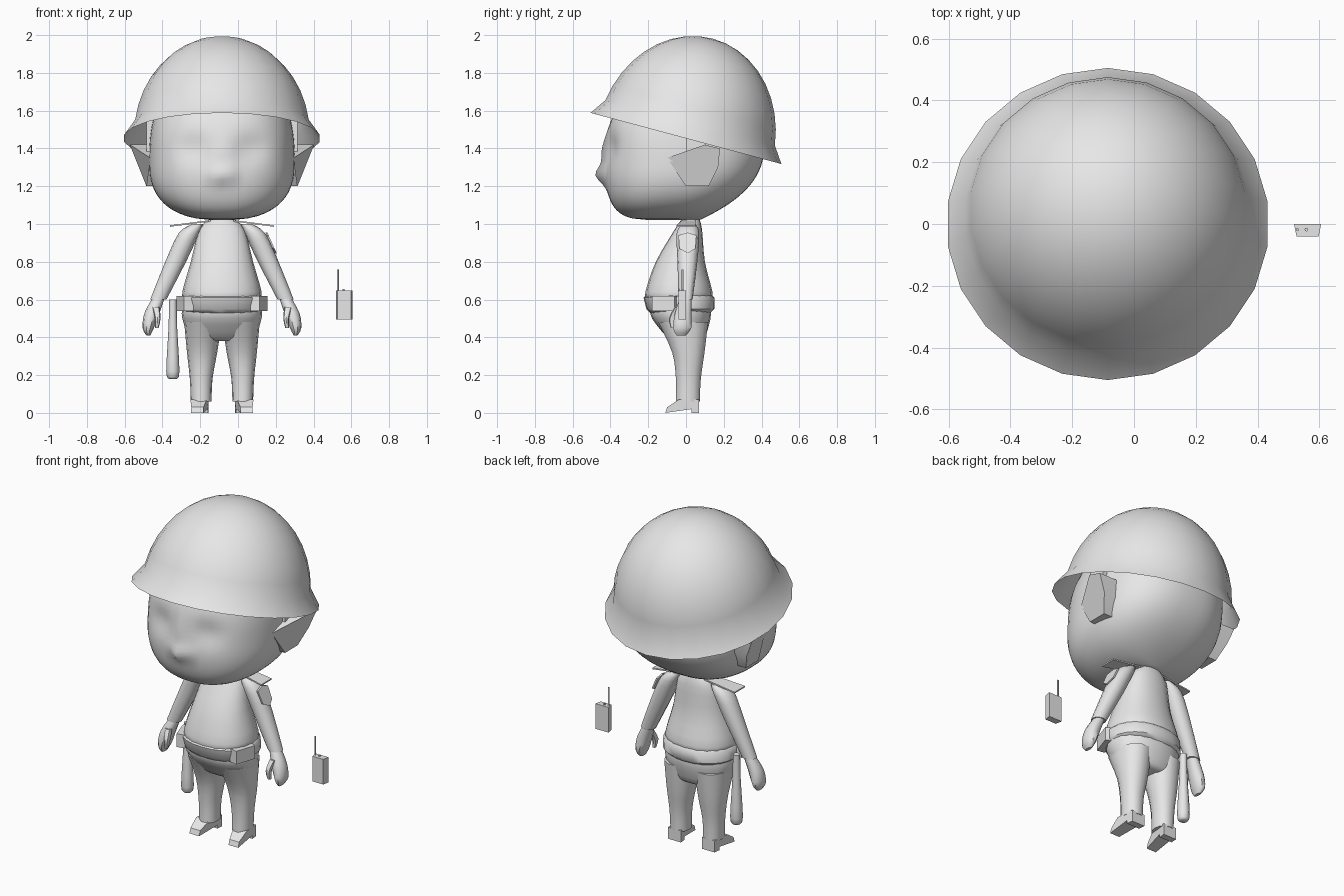
import bpy, bmesh, math
from mathutils import Matrix

if "Cube" in bpy.data.objects:
    bpy.data.objects.remove(bpy.data.objects["Cube"])

BODY_X = -.085  # body centre line
grey = bpy.data.materials.new("plain_grey")
grey.use_nodes = True
grey.diffuse_color = (.8, .8, .8, 1)
grey.node_tree.nodes["Principled BSDF"].inputs["Base Color"].default_value = grey.diffuse_color


def finish(name, bm, angle=45):
    bmesh.ops.recalc_face_normals(bm, faces=bm.faces)
    mesh = bpy.data.meshes.new(name)
    bm.to_mesh(mesh)
    bm.free()
    mesh.materials.append(grey)
    part = bpy.data.objects.new(name, mesh)
    bpy.context.collection.objects.link(part)
    bpy.ops.object.select_all(action='DESELECT')
    part.select_set(True)
    bpy.context.view_layer.objects.active = part
    bpy.ops.object.shade_smooth_by_angle(angle=math.radians(angle))
    return part


def spline(before, start, end, after, t):
    """Smooth curve from start to end, guided by the neighbours."""
    slope_in, slope_out = (end - before) / 2, (after - start) / 2
    ease = t * t * (3 - 2 * t)
    return start + (end - start) * ease + slope_in * t * (1 - t) ** 2 - slope_out * t * t * (1 - t)


def refine(rows, steps):
    padded = [rows[0], *rows, rows[-1]]
    smooth = []
    for group in zip(padded, padded[1:], padded[2:], padded[3:]):
        for step in range(steps):
            smooth.append([spline(*values, step / steps) for values in zip(*group)])
    return smooth + [rows[-1]]


def rounded(value, power):
    return math.copysign(abs(value) ** (2 / power), value)


def loft(name, rows, segments=16, steps=3, power=2.2, side=1, shape=None, angle=45):
    """Stack of level rings; each row is height, x, half width, front y, back y."""
    bm = bmesh.new()
    rings = []
    for z, x, half, front, back in refine(rows, steps):
        ring = []
        for k in range(segments):
            turn = math.tau * k / segments
            px = x + half * rounded(math.cos(turn), power)
            py = (front + back) / 2 + (back - front) / 2 * rounded(math.sin(turn), power)
            if shape:
                py += shape(px, py, z)
            ring.append(bm.verts.new((BODY_X + side * px, py, z)))
        rings.append(ring)
    for low, high in zip(rings, rings[1:]):
        for k in range(segments):
            bm.faces.new((low[k - 1], low[k], high[k], high[k - 1]))
    bm.faces.new(rings[0])
    bm.faces.new(rings[-1])
    return finish(name, bm, angle)


def prism(name, outline, place, depths, side=1):
    """Flat outline pushed between two depths; place turns it into x, y, z."""
    bm = bmesh.new()
    ends = [[bm.verts.new(place(u, v, depth)) for u, v in outline] for depth in depths]
    near, far = ends
    bm.faces.new(near)
    bm.faces.new(far)
    for k in range(len(outline)):
        bm.faces.new((near[k - 1], near[k], far[k], far[k - 1]))
    for vert in bm.verts:
        vert.co.x = BODY_X + side * vert.co.x
    return finish(name, bm, 30)


# Helmet: open elliptical dome with a flared brim, tilted back
bm = bmesh.new()
arc = [math.radians(90 * (k + 1) / 10) for k in range(10)]
profile = [bm.verts.new((0, .523, 0))]
profile += [bm.verts.new((0, .47 * math.cos(a), .547 * math.sin(a))) for a in arc]
edges = [bm.edges.new(pair) for pair in zip(profile, profile[1:])]
bmesh.ops.spin(bm, geom=profile + edges, cent=(0, 0, 0), axis=(0, 0, 1), angle=math.tau, steps=22)
bmesh.ops.remove_doubles(bm, verts=bm.verts, dist=.001)
bm.transform(Matrix.Translation((BODY_X, 0, 1.453)) @ Matrix.Rotation(math.radians(-15), 4, 'X'))
finish("helmet", bm, 60)


# Head: rounded jaw, flat face, nose and eye hollows
def bump(x, z, centre_x, centre_z, width, height):
    return math.exp(-((x - centre_x) / width) ** 2 - ((z - centre_z) / height) ** 2)


def face(x, y, z):
    if y > -.2:
        return 0
    nose = .05 * bump(x, z, 0, 1.26, .035, .05)
    bridge = .02 * bump(x, z, 0, 1.38, .035, .08)
    hollow = .03 * bump(abs(x), z, .15, 1.4, .09, .08)
    return hollow - nose - bridge


def head_row(z):
    widest = 1.33
    reach = .31 if z < widest else .5
    fullness = (1 - (abs(z - widest) / reach) ** 2.5) ** .4
    front = -.43 * fullness ** (.4 if z < widest else 1.5)
    back = .42 - .35 * (abs(z - 1.5) / .48) ** 3
    return z, 0, .385 * fullness, front, back


heights = [1.021 + .7 * (k / 30) ** 1.3 for k in range(31)]
loft("head", [head_row(z) for z in heights], segments=48, steps=1, power=2.4, shape=face, angle=70)

# Shirt, belt and hips
loft("shirt", [(1.03, 0, .06, -.02, .07), (.97, 0, .12, -.06, .085), (.8, 0, .165, -.16, .1),
               (.64, 0, .21, -.215, .14), (.6, 0, .2, -.21, .13)], segments=20)
loft("belt", [(.63, 0, .2, -.2, .13), (.61, 0, .22, -.225, .15), (.55, 0, .22, -.21, .15),
              (.53, 0, .2, -.19, .13)], segments=24, steps=1)
loft("hips", [(.56, 0, .21, -.19, .13), (.5, 0, .21, -.18, .13), (.4, 0, .17, -.1, .1),
              (.38, 0, .1, -.06, .07)], segments=20)

for side, label in ((1, "left_"), (-1, "right_")):
    # Trouser leg and heeled shoe
    loft(label + "leg", [(.48, .1, .1, -.15, .12), (.32, .105, .08, -.075, .1),
                         (.18, .11, .06, -.055, .08), (.06, .11, .055, -.055, .075)], 14, side=side)
    prism(label + "shoe", [(-.11, 0), (.03, .02), (.03, 0), (.07, 0), (.07, .07), (-.04, .07), (-.1, .03)],
          lambda u, v, depth: (.12 - .1 * u + depth * (.75 if u < -.09 else 1), u, v), (-.043, .043), side)

    # Sleeve, hand and thumb
    loft(label + "sleeve", [(1, .13, .03, -.02, .05), (.95, .175, .055, -.05, .07),
                            (.8, .245, .055, -.045, .06), (.6, .337, .043, -.04, .035)], 12, side=side)
    loft(label + "hand", [(.62, .33, .03, -.03, .03), (.53, .37, .04, -.06, .03),
                          (.45, .39, .03, -.07, .03), (.41, .39, .01, -.05, 0)], 10, side=side)
    loft(label + "thumb", [(.56, .35, .02, -.06, -.02), (.5, .34, .015, -.09, -.05),
                           (.45, .345, .01, -.08, -.06)], 8, side=side)

    # Sloping shoulder board
    prism(label + "shoulder_board", [(.06, -.02), (.275, -.05), (.275, .05), (.06, .05)],
          lambda u, v, depth: (u, v, 1.025 - .13 * u + depth), (-.004, .004), side)

    # Ear wedge, wider at the top and behind, with a strip of hair above it
    prism(label + "ear", [(0, 1.2), (.12, 1.2), (.17, 1.3), (.18, 1.4), (.1, 1.42), (-.1, 1.35)],
          lambda u, v, depth: (.3 + depth * (.1 + .4 * (v - 1.2) - .08 * (u < 0)), u, v), (0, 1), side)
    prism(label + "sideburn", [(0, 1.38), (.1, 1.38), (.12, 1.55), (0, 1.55)],
          lambda u, v, depth: (depth, u, v), (.3, .4), side)

    # Belt pouch
    prism(label + "pouch", [(.15, -.17), (.2, -.18), (.24, -.06), (.2, -.04)],
          lambda u, v, depth: (u, v, depth), (.54, .62), side)

# Badge on the left sleeve
prism("sleeve_badge", [(-.04, .94), (.01, .955), (.055, .94), (.05, .87), (.01, .845), (-.035, .87)],
      lambda u, v, depth: (.255 - (v - .9) * .45 + depth, u, v), (0, .01))

# Baton on the right hip
loft("baton", [(z, -.26, radius, .01 - radius, .01 + radius) for z, radius in
               ((.6, .02), (.45, .023), (.22, .035), (.18, .02))], 10, power=2)

# Radio with aerial and knob
prism("radio", [(-.044, 0), (.044, 0), (.036, -.04), (-.036, -.04)],
      lambda u, v, depth: (.647 + u, v, depth), (.495, .647))
for name, x, radius, top in (("radio_aerial", .614, .005, .76), ("radio_knob", .643, .006, .655)):
    loft(name, [(z, x, radius, -.018 - radius, -.018 + radius) for z in (.64, top)], 8, steps=1, power=2)
